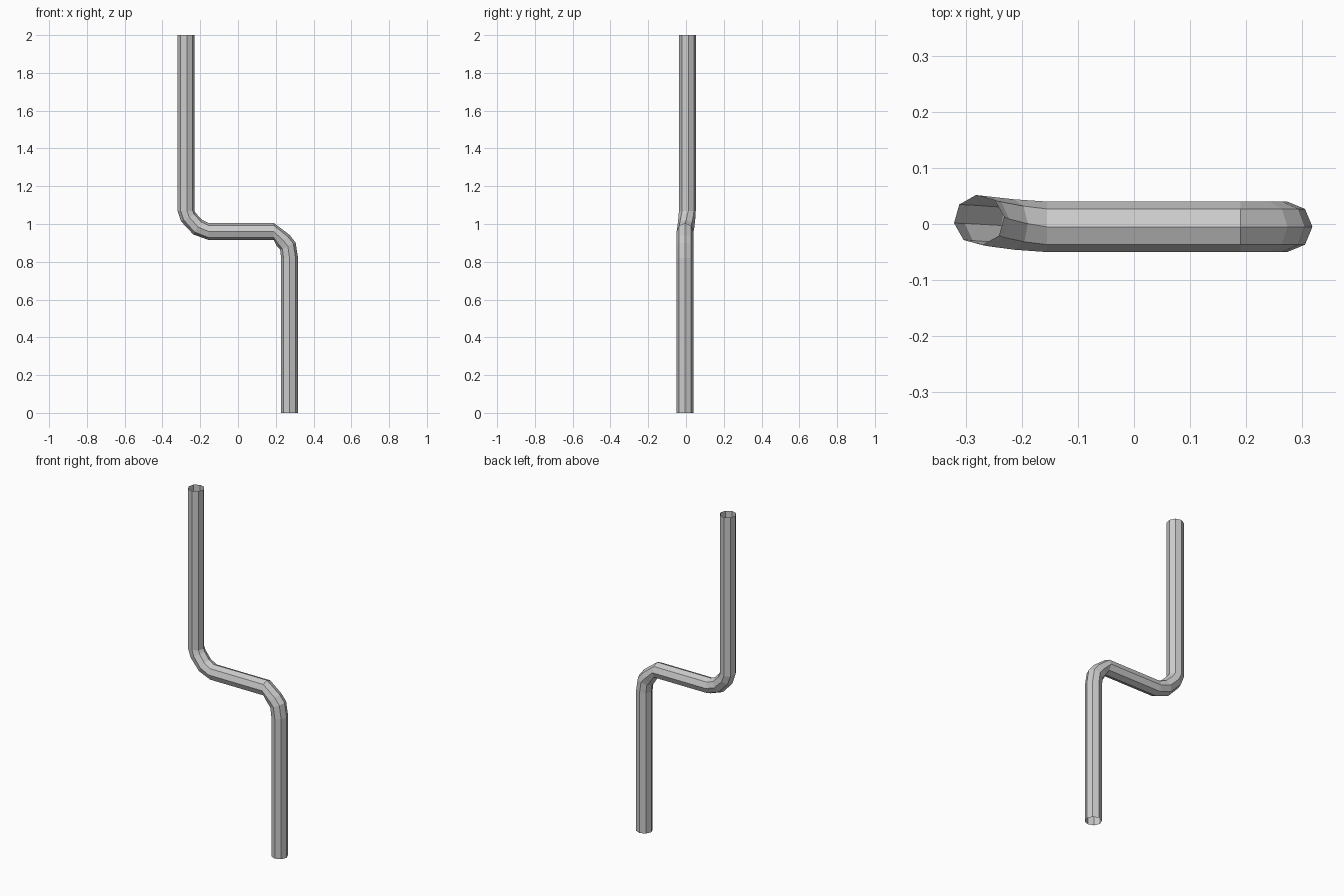
import bpy, bmesh
from math import sin, cos, pi, radians

if "Cube" in bpy.data.objects:
    bpy.data.objects.remove(bpy.data.objects["Cube"])

SIDES, RADIUS = 8, 0.045

# ring centres (x, y, z), tilt of the ring in the xz plane, twist about the path
rings = [
    ((0.273, -0.005, 0.00), 0, 0),
    ((0.273, -0.005, 0.82), 0, 0),
    ((0.264, -0.005, 0.883), 25, 0),
    ((0.240, -0.005, 0.912), 42, 0),
    ((0.190, -0.005, 0.96), 90, 0),
    ((-0.155, -0.005, 0.96), 90, 0),
    ((-0.213, -0.001, 0.983), 58, 2),
    ((-0.262, 0.005, 1.035), 28, 5),
    ((-0.276, 0.007, 1.07), 0, 7),
    ((-0.276, 0.007, 2.00), 0, 7),
]

# open-ended octagonal pipe swept through the rings
bm = bmesh.new()
loops = []
for (x, y, z), tilt, twist in rings:
    t = radians(tilt)
    loop = []
    for i in range(SIDES):
        a = 2 * pi * i / SIDES + radians(twist)
        u, v = RADIUS * cos(a), RADIUS * sin(a)
        loop.append(bm.verts.new((x + u * cos(t), y + v, z + u * sin(t))))
    loops.append(loop)
for a, b in zip(loops, loops[1:]):
    for i in range(SIDES):
        j = (i + 1) % SIDES
        bm.faces.new((a[i], a[j], b[j], b[i]))

mesh = bpy.data.meshes.new("bent_pipe")
bm.to_mesh(mesh)
bm.free()
bpy.context.collection.objects.link(bpy.data.objects.new("bent_pipe", mesh))
